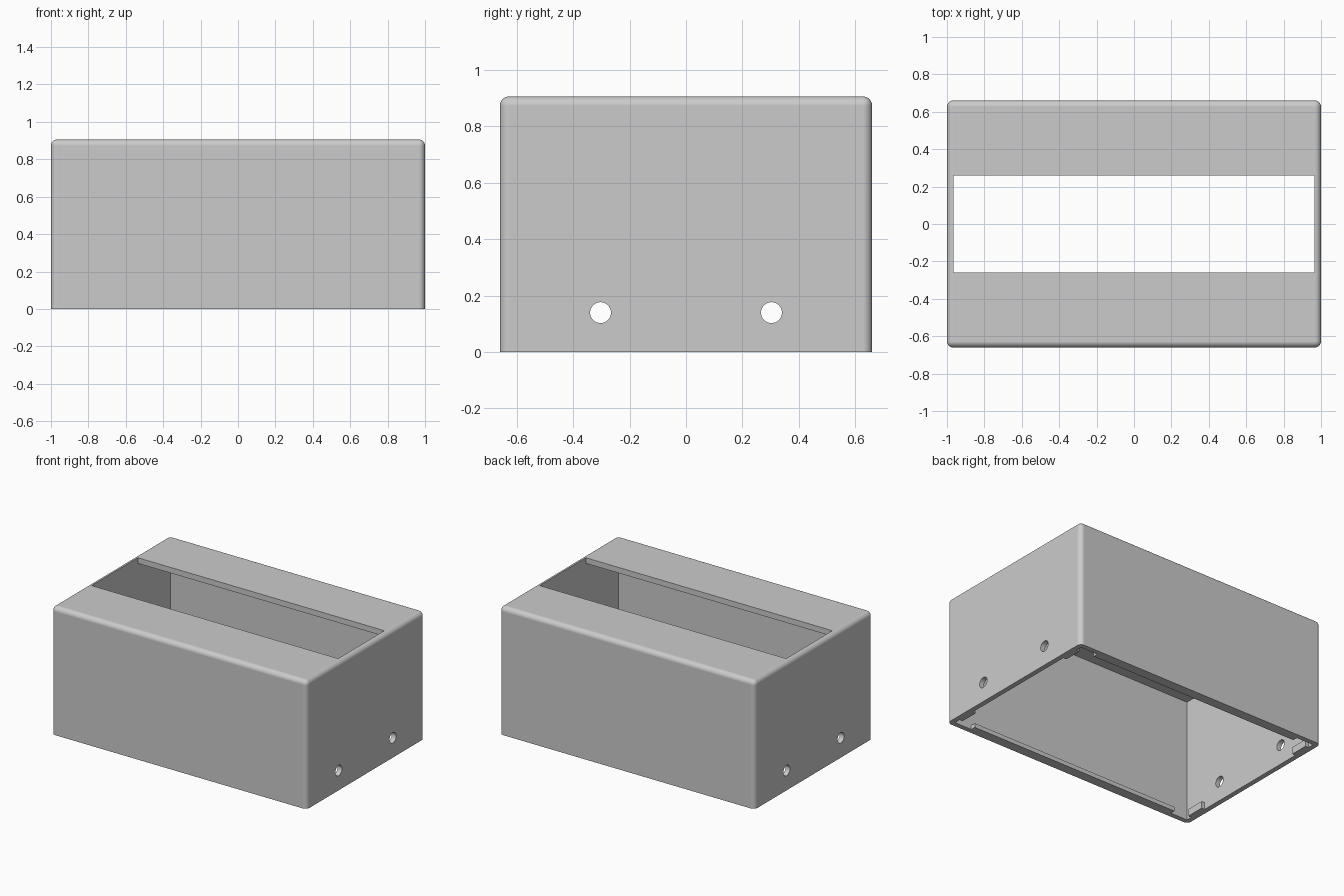
import bpy, bmesh, math
from mathutils import Matrix

cube = bpy.data.objects.get("Cube")
if cube:
    bpy.data.objects.remove(cube, do_unlink=True)

LENGTH, DEPTH, HEIGHT = 2.0, 1.32, 0.906
WALL, ROOF, RADIUS = 0.035, 0.04, 0.033
SLOT_HALF = 0.258

grey = bpy.data.materials.new("light grey plastic")
grey.use_nodes = True
grey.diffuse_color = (0.6, 0.6, 0.6, 1)
grey.node_tree.nodes["Principled BSDF"].inputs["Base Color"].default_value = (0.6, 0.6, 0.6, 1)


def make_object(name, bm):
    mesh = bpy.data.meshes.new(name)
    bmesh.ops.recalc_face_normals(bm, faces=bm.faces)
    bm.to_mesh(mesh)
    bm.free()
    mesh.materials.append(grey)
    obj = bpy.data.objects.new(name, mesh)
    bpy.context.collection.objects.link(obj)
    return obj


def box_bmesh(size, centre):
    bm = bmesh.new()
    bmesh.ops.create_cube(bm, size=1, matrix=Matrix.Translation(centre) @ Matrix.Diagonal((*size, 1)))
    return bm


def activate(obj):
    bpy.ops.object.select_all(action='DESELECT')
    obj.select_set(True)
    bpy.context.view_layer.objects.active = obj


def cut(target, cutter):
    mod = target.modifiers.new("cut", 'BOOLEAN')
    mod.operation, mod.solver, mod.object = 'DIFFERENCE', 'EXACT', cutter
    activate(target)
    bpy.ops.object.modifier_apply(modifier=mod.name)
    bpy.data.objects.remove(cutter, do_unlink=True)


# Outer shell: rounded upright and top edges, sharp bottom rim
bm = box_bmesh((LENGTH, DEPTH, HEIGHT), (0, 0, HEIGHT / 2))
edges = [e for e in bm.edges if max(v.co.z for v in e.verts) > HEIGHT / 2]
bmesh.ops.bevel(bm, geom=edges, offset=RADIUS, offset_type='OFFSET', segments=8, profile=0.5, affect='EDGES')
case = make_object("case_shell", bm)

# Cavity and top slot as one T-shaped profile swept between the end walls
inner_y, inner_x, ceiling = DEPTH / 2 - WALL, LENGTH / 2 - WALL, HEIGHT - ROOF
half = [(inner_y, -0.2), (inner_y, ceiling), (SLOT_HALF, ceiling), (SLOT_HALF, HEIGHT + 0.2)]
profile = half + [(-y, z) for y, z in reversed(half)]
bm = bmesh.new()
face = bm.faces.new([bm.verts.new((-inner_x, y, z)) for y, z in profile])
swept = bmesh.ops.extrude_face_region(bm, geom=[face])
bmesh.ops.translate(bm, vec=(2 * inner_x, 0, 0),
                    verts=[g for g in swept["geom"] if isinstance(g, bmesh.types.BMVert)])
cut(case, make_object("cavity_cutter", bm))

# Screw holes through both end walls
for y in (-0.303, 0.303):
    bm = bmesh.new()
    turn = Matrix.Translation((0, y, 0.14)) @ Matrix.Rotation(math.pi / 2, 4, 'Y')
    bmesh.ops.create_cone(bm, cap_ends=True, segments=32, radius1=0.037, radius2=0.037,
                          depth=LENGTH + 0.4, matrix=turn)
    cut(case, make_object("hole_cutter", bm))

activate(case)
bpy.ops.object.shade_smooth_by_angle(angle=math.radians(35))
case.modifiers.new("even shading", 'WEIGHTED_NORMAL').keep_sharp = True

# Rails along the long walls and short tabs on the end walls, flush with the rim
for s, side in ((-1, "front"), (1, "back")):
    make_object(side + "_rail", box_bmesh((1.66, 0.04, 0.03), (0, s * (inner_y - 0.015), 0.015)))
for sx, end in ((-1, "right"), (1, "left")):
    for sy, side in ((-1, "front"), (1, "back")):
        make_object(f"{side}_{end}_tab",
                    box_bmesh((0.03, 0.13, 0.05), (sx * (inner_x - 0.01), sy * 0.515, 0.025)))
